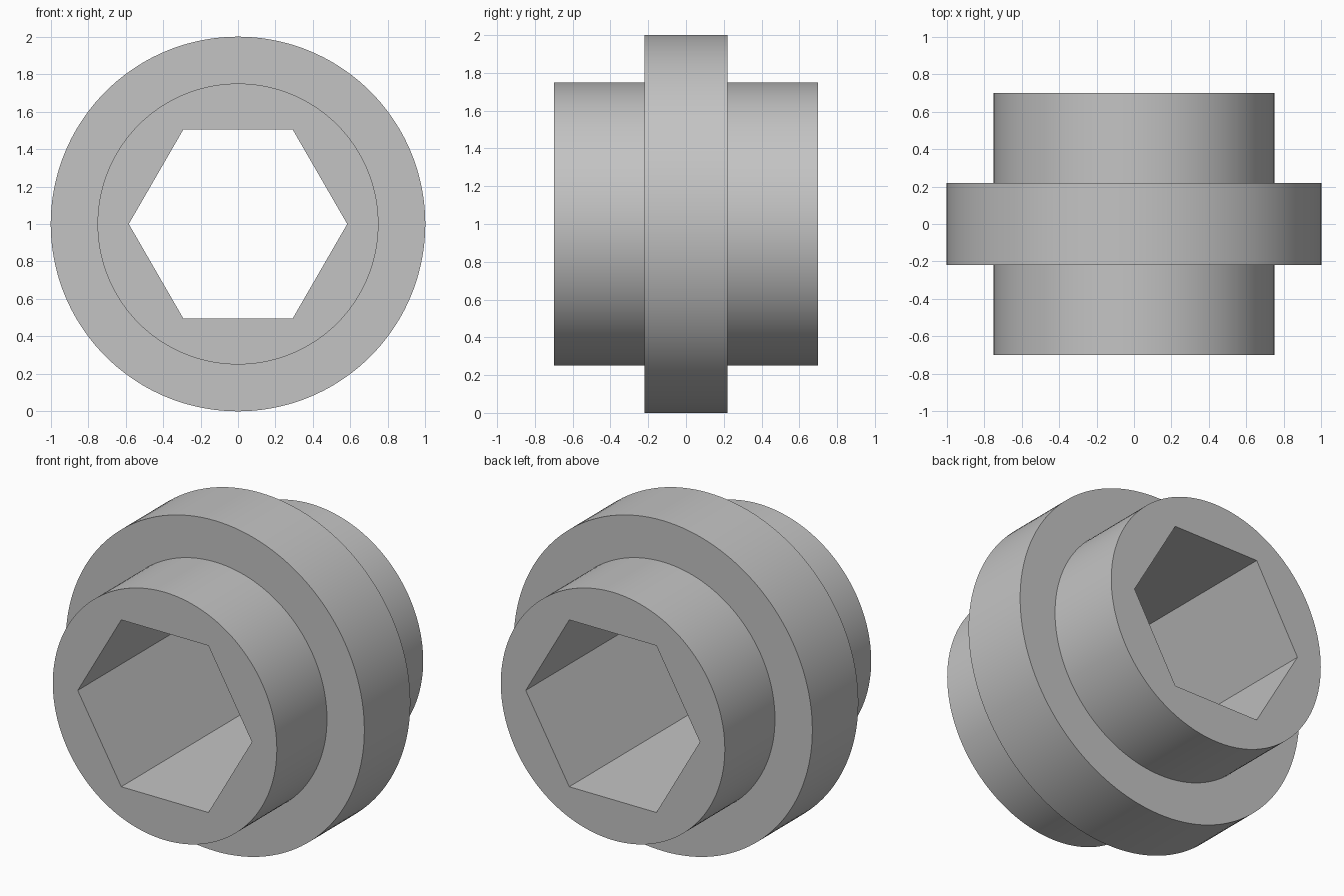
import bpy
import bmesh
from math import cos, sin, pi, radians

cube = bpy.data.objects.get("Cube")
if cube:
    bpy.data.objects.remove(cube, do_unlink=True)

SEGMENTS = 144          # multiple of six, so the bore corners are exact
HUB_RADIUS, HUB_HALF = 0.75, 0.70
FLANGE_RADIUS, FLANGE_HALF = 1.0, 0.22
BORE_APOTHEM = 0.505


def round_radius(radius):
    return lambda angle: radius


def hex_radius(angle):
    return BORE_APOTHEM / cos(angle % (pi / 3) - pi / 6)


hub, flange = round_radius(HUB_RADIUS), round_radius(FLANGE_RADIUS)

# Closed profile: outside from front to back, then back through the bore
profile = [
    (hub, -HUB_HALF), (hub, -FLANGE_HALF),
    (flange, -FLANGE_HALF), (flange, FLANGE_HALF),
    (hub, FLANGE_HALF), (hub, HUB_HALF),
    (hex_radius, HUB_HALF), (hex_radius, -HUB_HALF),
]

# Sweep the profile around the y axis
bm = bmesh.new()
rings = []
for radius, y in profile:
    ring = []
    for i in range(SEGMENTS):
        a = 2 * pi * i / SEGMENTS
        r = radius(a)
        ring.append(bm.verts.new((r * cos(a), y, 1 + r * sin(a))))
    rings.append(ring)
for k, ring in enumerate(rings):
    after = rings[(k + 1) % len(rings)]
    for i in range(SEGMENTS):
        j = (i + 1) % SEGMENTS
        bm.faces.new((ring[i], ring[j], after[j], after[i]))
bmesh.ops.recalc_face_normals(bm, faces=bm.faces)

mesh = bpy.data.meshes.new("flanged_bushing")
bm.to_mesh(mesh)
bm.free()
bushing = bpy.data.objects.new("flanged_bushing", mesh)
bpy.context.collection.objects.link(bushing)

# Plain grey finish
grey = bpy.data.materials.new("plain_grey")
grey.use_nodes = True
colour = (0.55, 0.55, 0.55, 1)
grey.diffuse_color = colour
grey.node_tree.nodes["Principled BSDF"].inputs["Base Color"].default_value = colour
mesh.materials.append(grey)

# Smooth round walls, sharp rims and bore corners
bpy.ops.object.select_all(action="DESELECT")
bushing.select_set(True)
bpy.context.view_layer.objects.active = bushing
bpy.ops.object.shade_smooth_by_angle(angle=radians(30))
